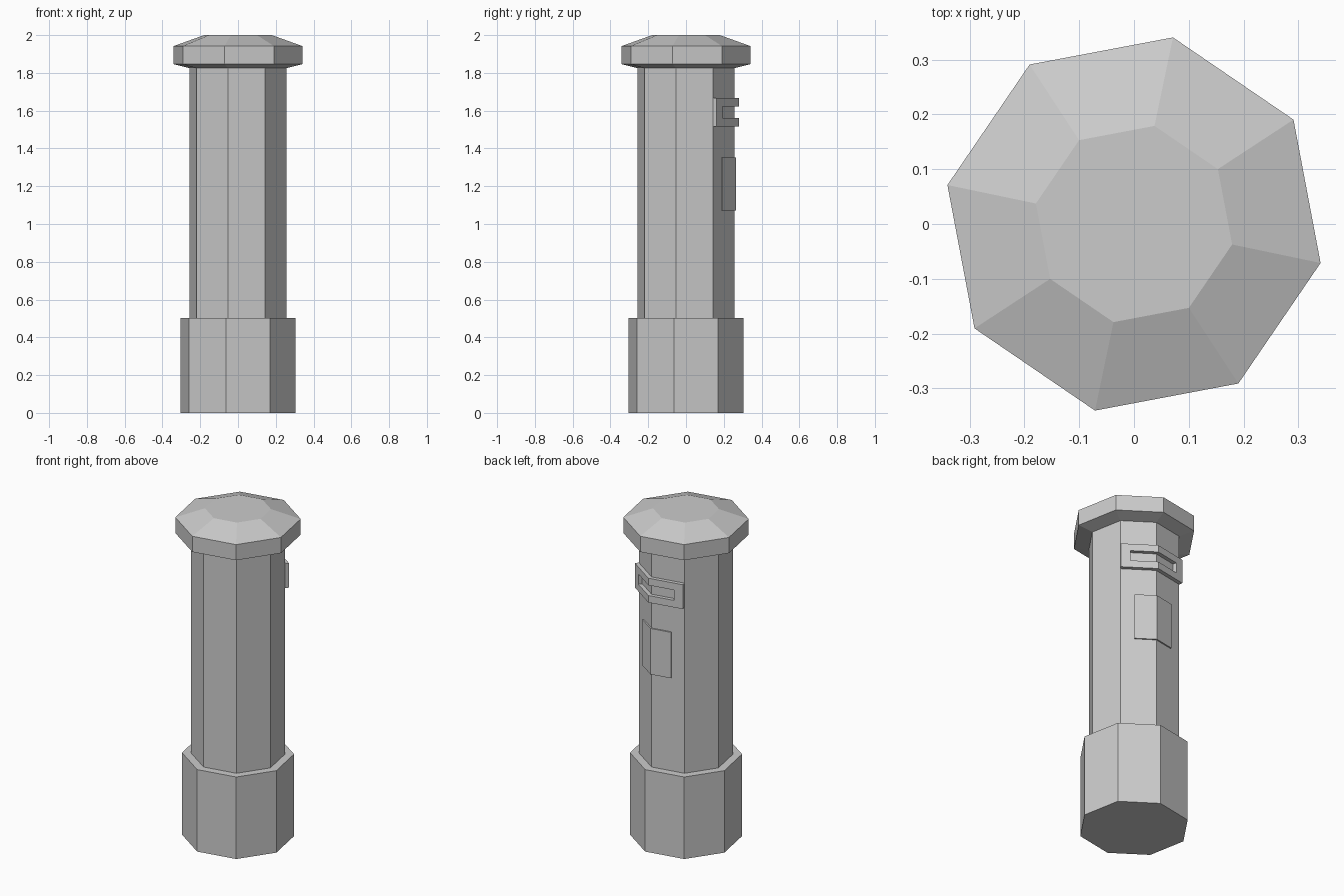
import bpy
import bmesh
import math
from mathutils import Vector

SIDES = 8
CORNER = math.radians(78.2)      # direction of the corner the fittings wrap around
STEP = 2 * math.pi / SIDES
SHAFT_R = 0.262
FACE = 2 * SHAFT_R * math.sin(STEP / 2)

cube = bpy.data.objects.get("Cube")
if cube:
    bpy.data.objects.remove(cube, do_unlink=True)

grey = bpy.data.materials.new("stone_grey")
grey.use_nodes = True
colour = (0.6, 0.6, 0.6, 1)
grey.diffuse_color = colour
grey.node_tree.nodes["Principled BSDF"].inputs["Base Color"].default_value = colour


def finish(bm, name):
    mesh = bpy.data.meshes.new(name)
    bm.to_mesh(mesh)
    bm.free()
    mesh.materials.append(grey)
    obj = bpy.data.objects.new(name, mesh)
    bpy.context.collection.objects.link(obj)
    return obj


def rim_point(index, radius, z):
    a = CORNER + index * STEP
    return Vector((radius * math.cos(a), radius * math.sin(a), z))


def octagon_stack(name, profile):
    """Closed eight-sided solid through (radius, z) rings, bottom to top."""
    bm = bmesh.new()
    rings = [[bm.verts.new(rim_point(i, r, z)) for i in range(SIDES)]
             for r, z in profile]
    for low, high in zip(rings, rings[1:]):
        for i in range(SIDES):
            j = (i + 1) % SIDES
            bm.faces.new((low[i], low[j], high[j], high[i]))
    bm.faces.new(rings[0][::-1])
    bm.faces.new(rings[-1])
    return finish(bm, name)


def corner_panel(name, columns, rows, thickness, hole=False):
    """Plate folded around the shaft corner; columns are distances from the fold."""
    bm = bmesh.new()

    def place(s, z):
        fold = rim_point(0, SHAFT_R, z)
        end = rim_point(1 if s > 0 else -1, SHAFT_R, z)
        return fold.lerp(end, abs(s) / FACE)

    grid = [[bm.verts.new(place(s, z)) for s in columns] for z in rows]
    for r in range(len(rows) - 1):
        for c in range(len(columns) - 1):
            if hole and r == 1 and 0 < c < len(columns) - 2:
                continue
            bm.faces.new((grid[r][c], grid[r][c + 1],
                          grid[r + 1][c + 1], grid[r + 1][c]))
    obj = finish(bm, name)
    solid = obj.modifiers.new("thickness", "SOLIDIFY")
    solid.thickness = thickness
    solid.offset = 1
    solid.use_even_offset = True
    return obj


# Main body
octagon_stack("base", [(0.311, 0), (0.311, 0.502)])
octagon_stack("shaft", [(SHAFT_R, 0.502), (SHAFT_R, 1.825)])
octagon_stack("cap", [(SHAFT_R, 1.825), (0.348, 1.846), (0.348, 1.942), (0.183, 2)])

# Letter slot frame and door on the back corner
inner = FACE - 0.054
corner_panel("slot_frame", [-FACE, -inner, 0, inner, FACE],
             [1.517, 1.56, 1.623, 1.666], 0.023, hole=True)
corner_panel("door", [-0.122, 0, 0.122], [1.072, 1.353], 0.008)
